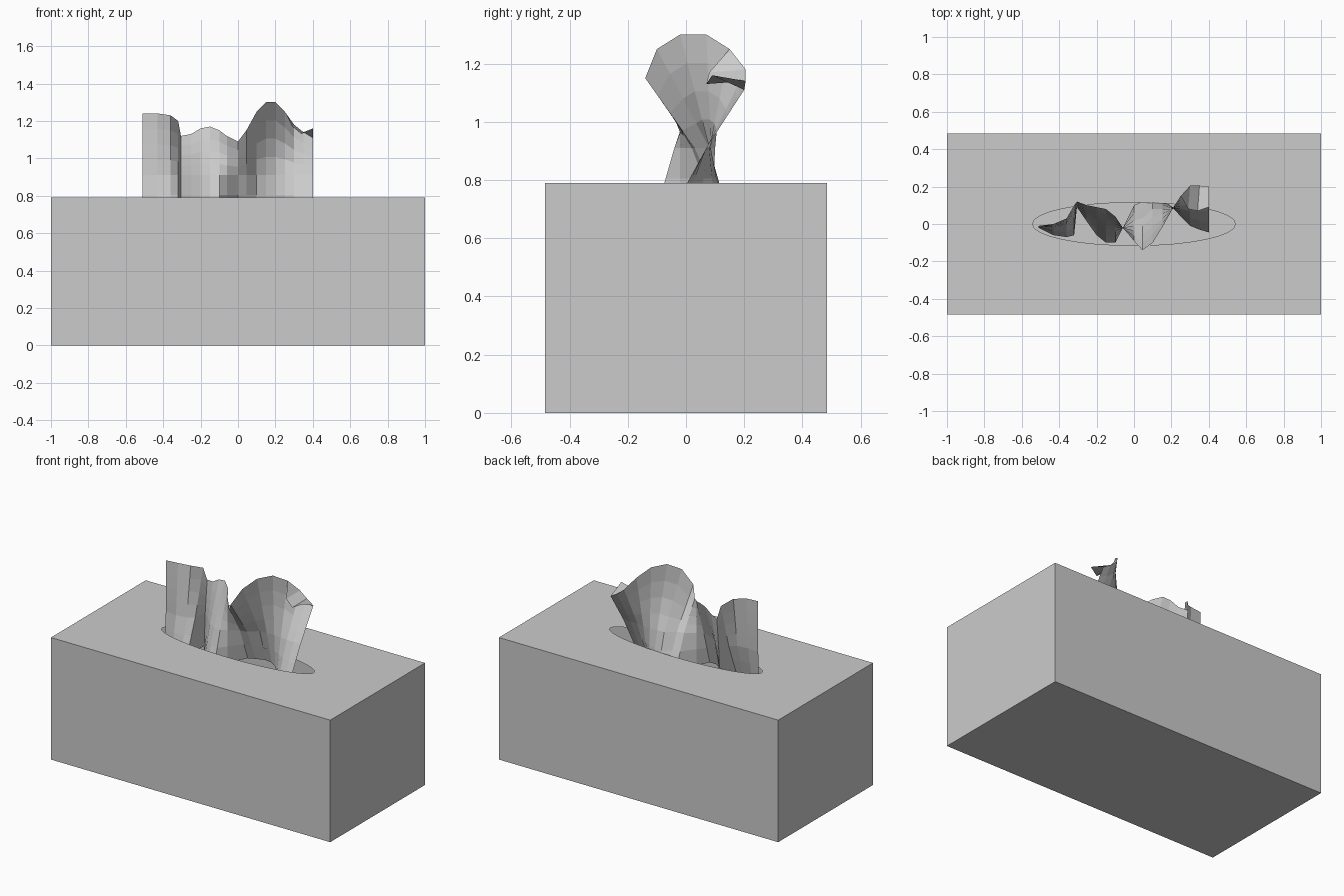
import bpy, bmesh, math

if "Cube" in bpy.data.objects:
    bpy.data.objects.remove(bpy.data.objects["Cube"])


def finish(bm, name):
    mesh = bpy.data.meshes.new(name)
    bm.to_mesh(mesh)
    bm.free()
    obj = bpy.data.objects.new(name, mesh)
    bpy.context.collection.objects.link(obj)
    return obj


def loop(bm, pts):
    vs = [bm.verts.new(p) for p in pts]
    return vs, [bm.edges.new((vs[i], vs[(i + 1) % len(vs)])) for i in range(len(vs))]


# Hollow carton with an oval opening in the lid
HX, HY, H = 1.0, 0.485, 0.79
corners = [(-HX, -HY), (HX, -HY), (HX, HY), (-HX, HY)]
bm = bmesh.new()
low, _ = loop(bm, [(x, y, 0) for x, y in corners])
top, rim = loop(bm, [(x, y, H) for x, y in corners])
bm.faces.new(low[::-1])
for i in range(4):
    j = (i + 1) % 4
    bm.faces.new((low[i], low[j], top[j], top[i]))
N = 32
_, oval = loop(bm, [(0.543 * math.cos(2 * math.pi * i / N),
                     0.115 * math.sin(2 * math.pi * i / N), H) for i in range(N)])
bmesh.ops.triangle_fill(bm, use_beauty=True, use_dissolve=False,
                        edges=rim + oval, normal=(0, 0, 1))
finish(bm, "tissue_carton")

# Crumpled tissue: x, top y, top z, y at the waist, bottom y
cols = [
    (-0.51, -0.01, 1.24, -0.01, -0.02),
    (-0.43, 0.00, 1.24, -0.02, -0.06),
    (-0.36, 0.03, 1.23, -0.01, -0.07),
    (-0.32, 0.10, 1.20, 0.02, -0.06),
    (-0.305, 0.12, 1.12, 0.10, 0.09),
    (-0.25, 0.10, 1.13, 0.05, 0.01),
    (-0.20, 0.09, 1.16, 0.00, -0.06),
    (-0.15, 0.08, 1.17, -0.03, -0.10),
    (-0.10, 0.04, 1.15, -0.04, -0.10),
    (-0.06, -0.02, 1.12, -0.02, -0.02),
    (0.00, -0.09, 1.09, 0.02, 0.10),
    (0.045, -0.14, 1.15, 0.03, 0.12),
    (0.10, -0.10, 1.25, 0.08, 0.14),
    (0.15, -0.02, 1.30, 0.08, 0.13),
    (0.20, 0.07, 1.30, 0.085, 0.095),
    (0.25, 0.15, 1.25, 0.08, 0.04),
    (0.30, 0.205, 1.18, 0.07, -0.01),
    (0.35, 0.205, 1.14, 0.07, -0.03),
    (0.40, 0.20, 1.11, 0.07, -0.045),
]
WAIST, BASE = 0.91, 0.70
bm = bmesh.new()
grid = []
for x, yt, zt, ym, yb in cols:
    col = []
    for k in range(5):
        t = k / 4
        col.append(bm.verts.new((x, yt + (ym - yt) * t, zt + (WAIST - zt) * t)))
    for k in (1, 2):
        t = k / 2
        col.append(bm.verts.new((x, ym + (yb - ym) * t, WAIST + (BASE - WAIST) * t)))
    grid.append(col)
for a, b in zip(grid, grid[1:]):
    for k in range(len(a) - 1):
        bm.faces.new((a[k + 1], b[k + 1], b[k], a[k]))

# Folded-over corner of the tissue
flap = [bm.verts.new(p) for p in ((0.29, 0.08, 1.17), (0.34, 0.07, 1.13), (0.40, 0.09, 1.16))]
edge = [c[0] for c in grid[-4:]]
bm.faces.new((edge[0], flap[0], edge[1]))
for i in range(2):
    bm.faces.new((edge[i + 1], flap[i], flap[i + 1], edge[i + 2]))
finish(bm, "tissue_sheet")
